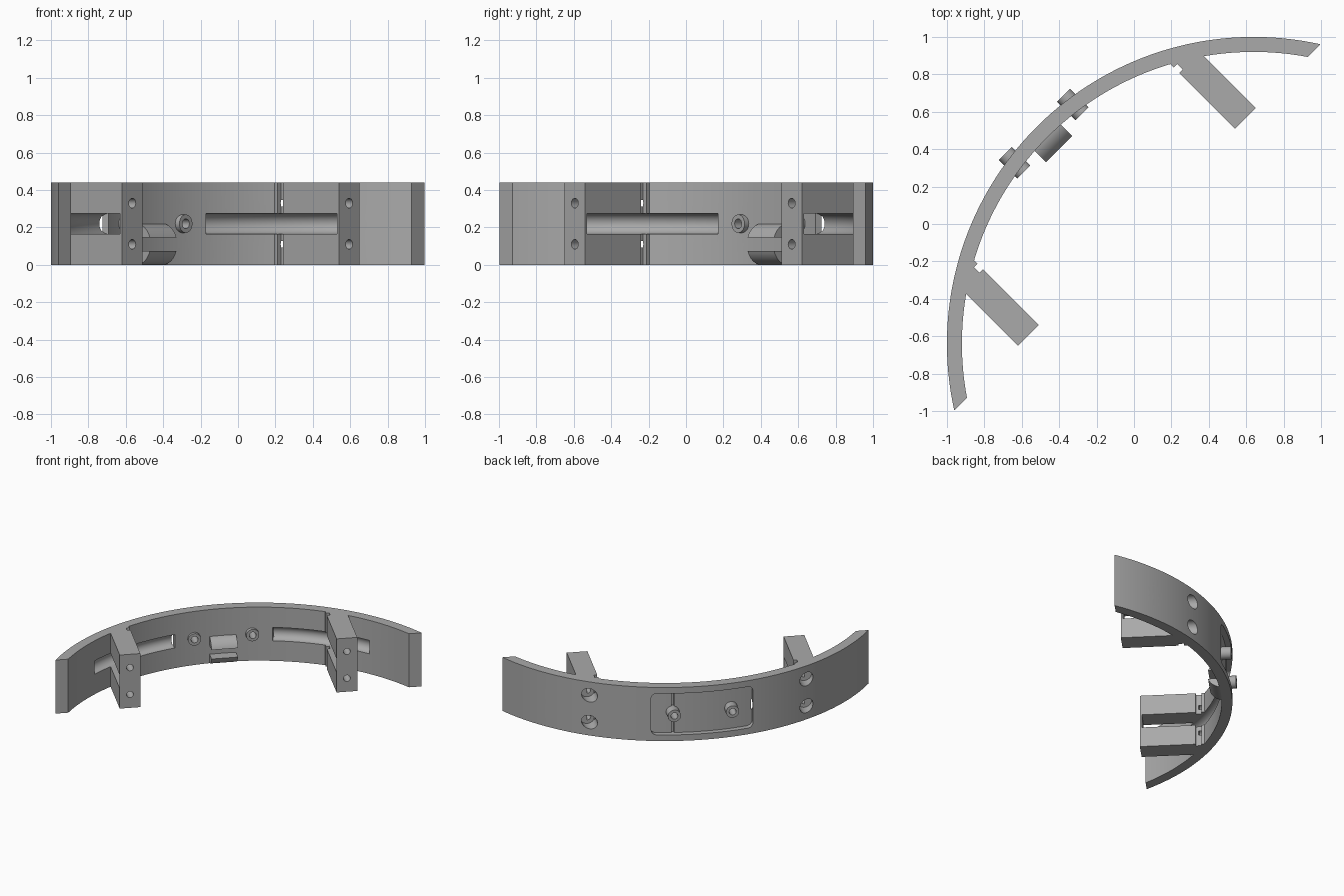
import bpy, bmesh
from math import sin, cos, pi, asin, sqrt, radians
from mathutils import Matrix, Vector

cube = bpy.data.objects.get("Cube")
if cube:
    bpy.data.objects.remove(cube, do_unlink=True)

# Built with the band's apex on +y, then everything is turned 45 degrees
H, R_OUT, R_IN, CY, END_Y = 0.44, 1.64, 1.56, -0.905, -0.025
MID = H / 2
ALONG_Y = Matrix.Rotation(pi / 2, 4, 'X')
ALONG_X = Matrix(((0, 0, 1), (1, 0, 0), (0, 1, 0))).to_4x4()
CENTRE = Matrix.Translation((0, CY, 0))

grey = bpy.data.materials.new("grey plastic")
grey.use_nodes = True
colour = (0.4, 0.4, 0.4, 1)
grey.diffuse_color = colour
grey.node_tree.nodes["Principled BSDF"].inputs["Base Color"].default_value = colour


def finish(name, bm):
    bmesh.ops.recalc_face_normals(bm, faces=bm.faces)
    mesh = bpy.data.meshes.new(name)
    bm.to_mesh(mesh)
    bm.free()
    mesh.materials.append(grey)
    ob = bpy.data.objects.new(name, mesh)
    bpy.context.collection.objects.link(ob)
    return ob


def prism(name, pts, height, matrix=Matrix()):
    bm = bmesh.new()
    face = bm.faces.new([bm.verts.new((x, y, 0)) for x, y in pts])
    top = bmesh.ops.extrude_face_region(bm, geom=[face])["geom"]
    bmesh.ops.translate(bm, vec=(0, 0, height),
                        verts=[v for v in top if isinstance(v, bmesh.types.BMVert)])
    bm.transform(matrix)
    return finish(name, bm)


def circle(x, y, r, n=40):
    return [(x + r * cos(2 * pi * i / n), y + r * sin(2 * pi * i / n)) for i in range(n)]


def rod(name, x, z, y0, y1, r, base=Matrix()):
    """Round bar running along y."""
    return prism(name, circle(x, z, r), y1 - y0,
                 base @ Matrix.Translation((0, y1, 0)) @ ALONG_Y)


def box(name, x0, x1, y0, y1, z0, z1):
    return prism(name, [(x0, y0), (x1, y0), (x1, y1), (x0, y1)], z1 - z0,
                 Matrix.Translation((0, 0, z0)))


def arc(r, x0, x1, n):
    a0, a1 = asin(x0 / r), asin(x1 / r)
    angles = [a0 + (a1 - a0) * i / n for i in range(n + 1)]
    return [(r * sin(a), CY + r * cos(a)) for a in angles]


def cut(targets, cutter):
    for ob in targets:
        mod = ob.modifiers.new("cut", 'BOOLEAN')
        mod.operation, mod.solver, mod.object = 'DIFFERENCE', 'EXACT', cutter
        bpy.context.view_layer.objects.active = ob
        bpy.ops.object.modifier_apply(modifier=mod.name)
    bpy.data.objects.remove(cutter, do_unlink=True)


def channel(x0, x1, r, n=24):
    """Round bar bent along the inner face of the band."""
    bm = bmesh.new()
    rings = []
    for x, y in arc(R_IN, x0, x1, n):
        out = Vector((x, y - CY, 0)).normalized()
        rings.append([bm.verts.new(Vector((x, y, MID + q)) + out * p)
                      for p, q in circle(0, 0, r, 32)])
    for a, b in zip(rings, rings[1:]):
        for i in range(len(a)):
            j = (i + 1) % len(a)
            bm.faces.new((a[i], a[j], b[j], b[i]))
    bm.faces.new(rings[0])
    bm.faces.new(rings[-1])
    return finish("channel_cutter", bm)


# Curved band with ends cut square to its axis
half_out = sqrt(R_OUT ** 2 - (END_Y - CY) ** 2)
half_in = sqrt(R_IN ** 2 - (END_Y - CY) ** 2)
band = prism("curved_band", arc(R_OUT, -half_out, half_out, 96)
             + arc(R_IN, half_in, -half_in, 96), H)
parts = [band]

# Mounting blocks with side notch, slot, channel and bolt holes
B0, B1, TIP = 0.742, 0.898, -0.021
outline = [(B0, TIP), (B1, TIP)] + arc(R_IN + 0.002, B1, B0, 6) + [
    (B0, 0.442), (B0 + 0.026, 0.442), (B0 + 0.026, 0.4), (B0, 0.4)]
for side, label in ((1, "left"), (-1, "right")):
    block = prism(label + "_mounting_block", [(side * x, y) for x, y in outline], H)
    parts.append(block)
    xs = sorted((side * 0.7, side * 0.95))
    cut([block], box("slot_cutter", xs[0], xs[1], TIP + 0.015, 0.6, MID - 0.055, MID + 0.055))
    cut([band], channel(side * 0.37, side * 1.04, 0.055))
    for z in (0.11, 0.33):
        cut([block], rod("bolt_cutter", side * 0.82, z, -0.2, 0.6, 0.026))
        cut([band, block], rod("bore_cutter", side * 0.82, z, 0.42, 0.8, 0.055))

# Stepped radial hole near the left end
slant = CENTRE @ Matrix.Rotation(-pi / 4, 4, 'Z')
cut([band], rod("hole_cutter", 0, MID, 1.4, 1.8, 0.055, slant))
cut([band], rod("step_cutter", 0, MID, 1.605, 1.8, 0.073, slant))

# Rounded shallow recess on the outer face
W, Z0, Z1, C = 0.385, 0.05, 0.39, 0.04
corners = []
for k, (x, z) in enumerate(((W - C, Z1 - C), (C - W, Z1 - C), (C - W, Z0 + C), (W - C, Z0 + C))):
    for i in range(7):
        a = (k + i / 6) * pi / 2
        corners.append((x + C * cos(a), z + C * sin(a)))
recess = prism("recess_cutter", corners, 0.5, Matrix.Translation((0, 0.9, 0)) @ ALONG_Y)
cut([recess], prism("floor_cutter", circle(0, CY, 1.597, 320), 1,
                    Matrix.Translation((0, 0, -0.2))))
cut([band], recess)
cut([band], box("slit_cutter", 0.21, 0.23, 0.66, 0.9, Z0, Z1))

# Tubular bosses through the recess floor
for side, label in ((1, "left"), (-1, "right")):
    x = side * 0.22
    cut([band], rod("seat_cutter", x, MID, 0.5, 0.9, 0.046))
    boss = rod(label + "_boss", x, MID, 0.614, 0.753, 0.049)
    cut([boss], rod("boss_cutter", x, MID, 0.5, 0.9, 0.026))
    parts.append(boss)

# Split half-round clip on the inner face
for sign, label in ((1, "upper"), (-1, "lower")):
    start = asin(0.037 / 0.11)
    jaw = [(0.67, 0.11 + sign * 0.037)]
    for i in range(13):
        a = start + (pi / 2 - start) * i / 12
        jaw.append((0.67 - 0.11 * cos(a), 0.11 + sign * 0.11 * sin(a)))
    parts.append(prism(label + "_clip_jaw", jaw, 0.2,
                       Matrix.Translation((-0.1, 0, 0)) @ ALONG_X))

# Turn into place and shade
for ob in parts:
    ob.data.transform(Matrix.Rotation(pi / 4, 4, 'Z'))
    bpy.ops.object.select_all(action='DESELECT')
    ob.select_set(True)
    bpy.context.view_layer.objects.active = ob
    bpy.ops.object.shade_smooth_by_angle(angle=radians(30))
